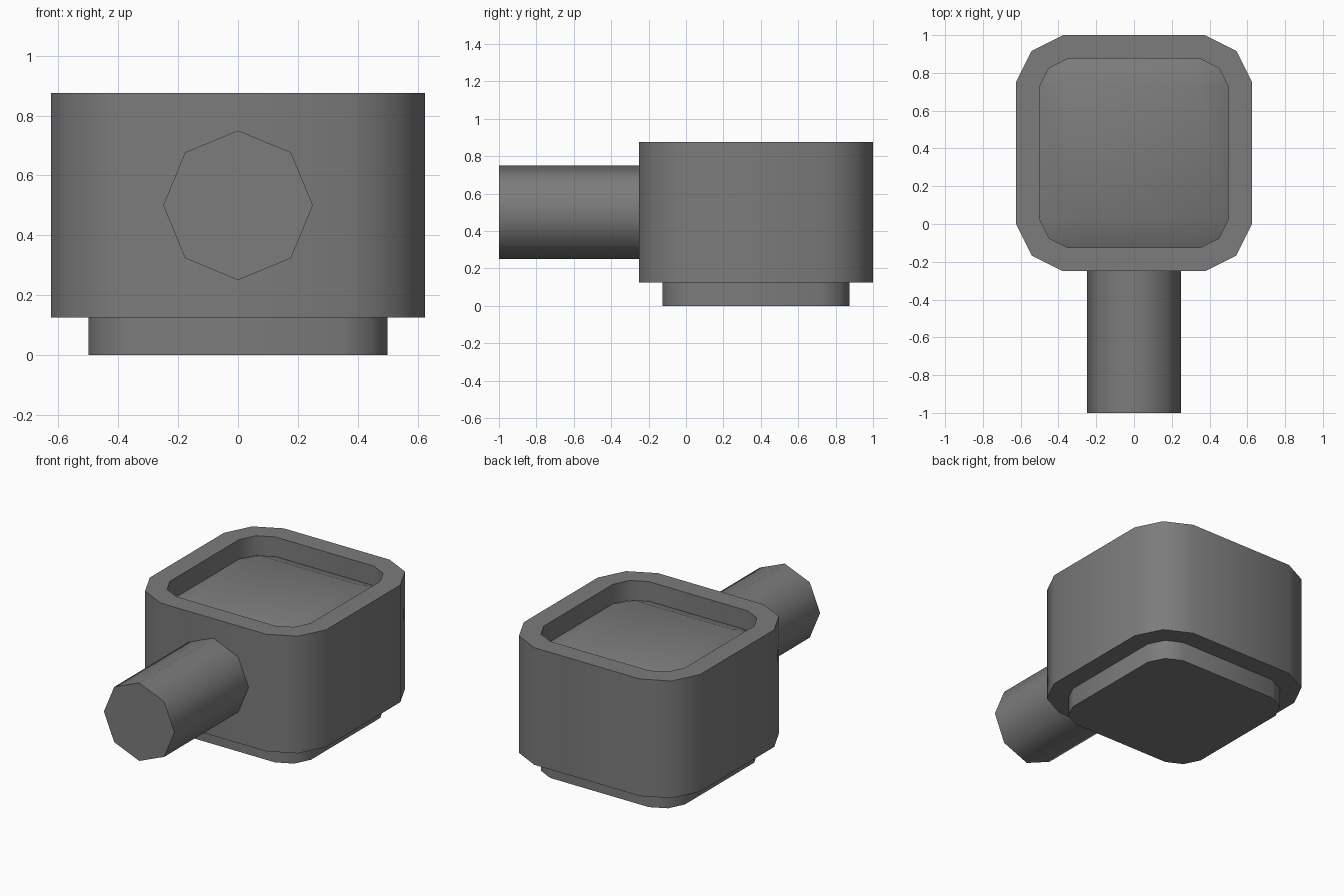
import bpy, bmesh, math

if "Cube" in bpy.data.objects:
    bpy.data.objects.remove(bpy.data.objects["Cube"])

grey = bpy.data.materials.new("plain_grey")
grey.diffuse_color = (0.2, 0.2, 0.2, 1)
grey.use_nodes = True
grey.node_tree.nodes["Principled BSDF"].inputs["Base Color"].default_value = grey.diffuse_color

CY = 0.375  # middle of the body along y


def ring(bm, half, radius, z):
    """Rounded square with two segments per corner."""
    verts = []
    c = half - radius
    steps = [(1, 0), (2 / 3, 2 / 3), (0, 1)]
    for k, (sx, sy) in enumerate([(1, 1), (-1, 1), (-1, -1), (1, -1)]):
        for u, v in (steps if k % 2 == 0 else steps[::-1]):
            verts.append(bm.verts.new((sx * (c + radius * u),
                                       CY + sy * (c + radius * v), z)))
    return verts


def finish(obj, angle):
    obj.data.materials.append(grey)
    bpy.ops.object.select_all(action='DESELECT')
    obj.select_set(True)
    bpy.context.view_layer.objects.active = obj
    bpy.ops.object.shade_smooth_by_angle(angle=math.radians(angle))


# Body: foot, outer shell, recess and softly raised recess floor
bm = bmesh.new()
profile = [(0.5, 0.15, 0), (0.5, 0.15, 0.125), (0.625, 0.25, 0.125),
           (0.625, 0.25, 0.875), (0.5, 0.15, 0.875), (0.5, 0.15, 0.75),
           (0.35, 0.0, 0.8125)]
rings = [ring(bm, *p) for p in profile]
for lo, hi in zip(rings, rings[1:]):
    for i in range(12):
        j = (i + 1) % 12
        bm.faces.new((lo[i], lo[j], hi[j], hi[i]))
bm.faces.new(rings[0][::-1])
bm.faces.new(rings[-1])
bmesh.ops.remove_doubles(bm, verts=bm.verts, dist=0.0005)
bmesh.ops.recalc_face_normals(bm, faces=bm.faces)
mesh = bpy.data.meshes.new("body")
bm.to_mesh(mesh)
bm.free()
body = bpy.data.objects.new("body", mesh)
bpy.context.collection.objects.link(body)
finish(body, 50)

# Eight-sided pipe sticking out of the front
bpy.ops.mesh.primitive_cylinder_add(vertices=8, radius=0.25, depth=0.75,
                                    location=(0, -0.625, 0.5),
                                    rotation=(math.pi / 2, 0, 0))
pipe = bpy.context.object
pipe.name = "front_pipe"
finish(pipe, 50)
